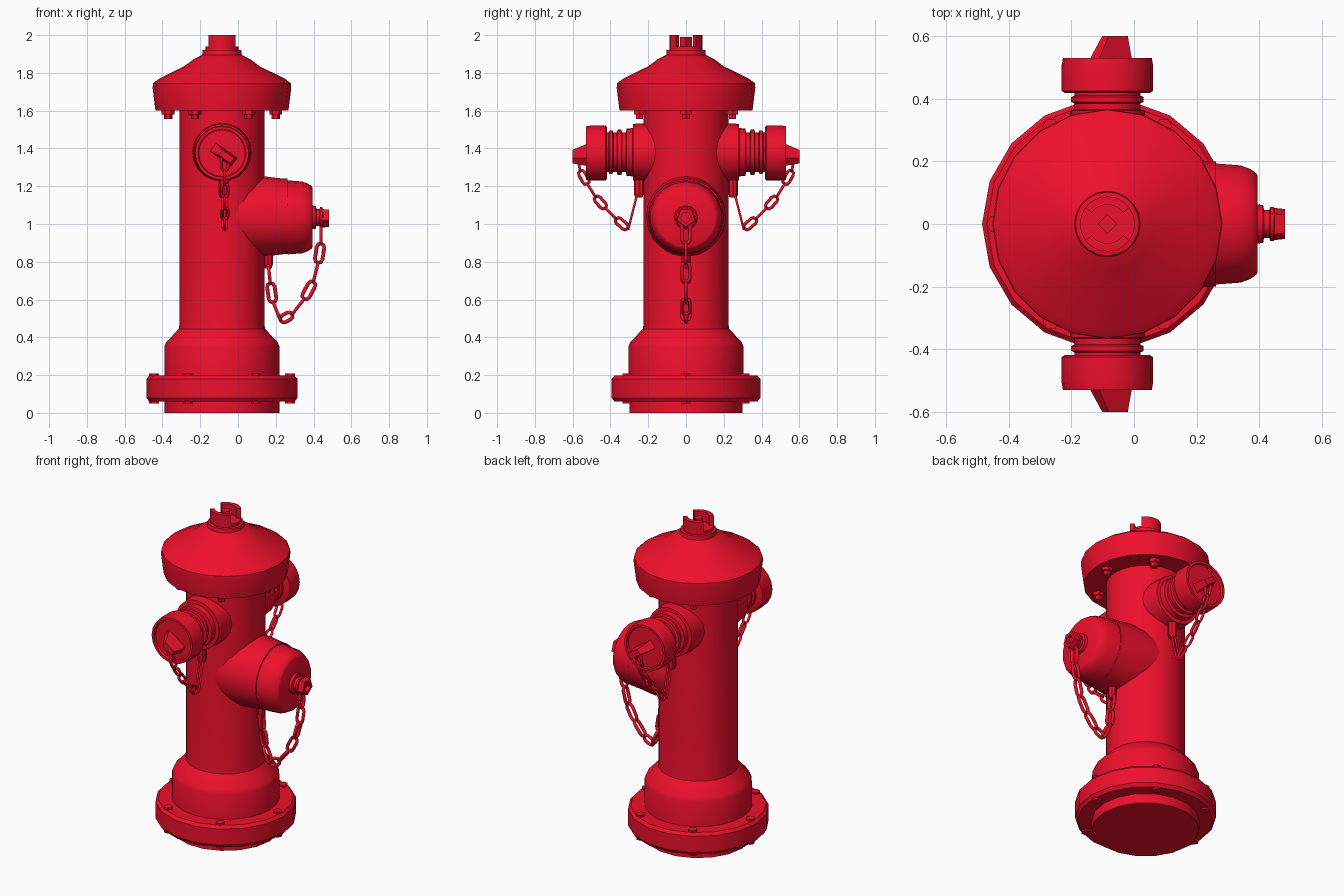
import bpy, bmesh, math
from mathutils import Vector, Matrix

if "Cube" in bpy.data.objects:
    bpy.data.objects.remove(bpy.data.objects["Cube"])

CX = -0.085  # x of the barrel axis
red = bpy.data.materials.new("red_paint")
red.diffuse_color = (0.86, 0.005, 0.025, 1)
red.use_nodes = True
red.node_tree.nodes["Principled BSDF"].inputs["Base Color"].default_value = red.diffuse_color


def finish(name, bm, angle=35):
    bmesh.ops.remove_doubles(bm, verts=bm.verts, dist=1e-5)
    bmesh.ops.recalc_face_normals(bm, faces=bm.faces)
    for f in bm.faces:
        f.smooth = True
    for e in bm.edges:
        e.smooth = e.calc_face_angle(0) < math.radians(angle)
    me = bpy.data.meshes.new(name)
    bm.to_mesh(me)
    bm.free()
    me.materials.append(red)
    ob = bpy.data.objects.new(name, me)
    bpy.context.collection.objects.link(ob)
    return ob


def grid(bm, rings, wrap_rings=False):
    """Skin a list of closed vertex rings."""
    rows = [[bm.verts.new(p) for p in r] for r in rings]
    n = len(rows[0])
    for i in range(len(rows) if wrap_rings else len(rows) - 1):
        a, b = rows[i], rows[(i + 1) % len(rows)]
        for j in range(n):
            k = (j + 1) % n
            bm.faces.new((a[j], a[k], b[k], b[j]))
    return rows


def add_lathe(bm, prof, loc, axis=(0, 0, 1), n=20):
    """Revolve (radius, height) points about an axis, closing both ends."""
    q = Vector((0, 0, 1)).rotation_difference(Vector(axis))
    rings = [[Vector(loc) + q @ Vector((r * math.cos(2 * math.pi * j / n),
                                        r * math.sin(2 * math.pi * j / n), h))
              for j in range(n)] for r, h in prof]
    rows = grid(bm, rings)
    bm.faces.new(rows[0])
    bm.faces.new(rows[-1])


def lathe(name, prof, loc, axis=(0, 0, 1), n=20, angle=35):
    bm = bmesh.new()
    add_lathe(bm, prof, loc, axis, n)
    return finish(name, bm, angle)


def add_link(bm, c, t, s, hl, hw, tube):
    """One stadium-shaped chain link, long along t and wide along s."""
    nrm = t.cross(s)
    rings = []
    for i in range(10):
        a = math.pi * (i if i < 5 else i - 1) / 4 if i < 5 else math.pi * (i - 1) / 4
        out = s * math.cos(a) + t * math.sin(a)
        mid = c + out * (hw - tube) + t * (hl - hw) * (1 if i < 5 else -1)
        rings.append([mid + (out * math.cos(b) + nrm * math.sin(b)) * tube
                      for b in (k * math.pi / 3 for k in range(6))])
    grid(bm, rings, True)


def chain(name, pts, plane_n, count, hw, tube, extra=None):
    """Links spread evenly along a polyline, alternating by a quarter turn."""
    pts = [Vector(p) for p in pts]
    lens = [(b - a).length for a, b in zip(pts, pts[1:])]
    total = sum(lens)

    def at(d):
        for a, b, l in zip(pts, pts[1:], lens):
            if d <= l:
                return a.lerp(b, d / l)
            d -= l
        return pts[-1]
    bm = bmesh.new()
    pitch = total / count
    pn = Vector(plane_n)
    for i in range(count):
        a, b = at(i * pitch), at((i + 1) * pitch)
        t = (b - a).normalized()
        s = pn.cross(t) if i % 2 else pn
        add_link(bm, (a + b) / 2, t, s, (b - a).length / 2 + tube, hw, tube)
    if extra:
        a, b = Vector(extra[0]), Vector(extra[1])
        t = (b - a).normalized()
        add_link(bm, (a + b) / 2, t, pn, (b - a).length / 2 + tube, hw * 0.7, tube * 0.8)
    return finish(name, bm, 70)


# Barrel with flared foot, base flange and sole
lathe("barrel", [(.305, .15), (.305, .35), (.295, .375), (.228, .445), (.225, .47),
                 (.225, 1.61)], (CX, 0, 0), n=24)
lathe("base_flange", [(.385, .06), (.4, .08), (.4, .18), (.385, .197)], (CX, 0, 0), n=18)
lathe("foot", [(.305, 0), (.305, .08)], (CX, 0, 0), n=18)

# Bonnet dome and its collar
lathe("bonnet", [(.352, 1.6), (.367, 1.72), (.365, 1.745), (.335, 1.768), (.20, 1.835),
                 (.15, 1.872), (.105, 1.895), (.102, 1.92), (.088, 1.922), (.088, 1.94)],
      (CX, 0, 0), n=20)

# Crown prongs and operating pin on top
bm = bmesh.new()
for mid in (math.pi / 2, -math.pi / 2):
    rings = []
    for i in range(7):
        a = mid + math.radians(-54 + 18 * i)
        rings.append([(CX + r * math.cos(a), r * math.sin(a), z)
                      for r, z in ((.088, 1.935), (.088, 2.0), (.062, 2.0), (.062, 1.935))])
    rows = grid(bm, rings)
    bm.faces.new(rows[0])
    bm.faces.new(rows[-1])
finish("crown", bm)
lathe("operating_pin", [(.031, 1.93), (.031, 1.99)], (CX, 0, 0), n=4)

# Bolts around the base flange and under the bonnet
bm = bmesh.new()
for i in range(6):
    a = i * math.pi / 3
    u, v = math.cos(a), math.sin(a)
    add_lathe(bm, [(.027, .05), (.027, .208)], (CX + .36 * u, .36 * v, 0), n=6)
    add_lathe(bm, [(.022, 1.555), (.022, 1.58), (.034, 1.58), (.034, 1.605)],
              (CX + .285 * u, .285 * v, 0), n=6)
finish("bolts", bm)

# Two side outlets with caps, levers, lugs and chains
for s, side in ((-1, "front"), (1, "back")):
    ax = (0, s, 0)
    lathe(side + "_outlet", [(.16, .05), (.155, .2), (.15, .28), (.128, .282), (.125, .315),
                             (.105, .318), (.105, .338), (.12, .342), (.12, .362),
                             (.105, .366), (.105, .385), (.116, .39), (.116, .405), (.105, .41),
                             (.105, .43)], (CX, 0, 1.38), ax)
    lathe(side + "_outlet_cap", [(.135, .418), (.146, .425), (.146, .505), (.142, .53),
                                 (.127, .53), (.123, .515)], (CX, 0, 1.375), ax)
    # Tilted wrench lever on the cap face
    bm = bmesh.new()
    bmesh.ops.create_cube(bm, size=1)
    for v in bm.verts:
        tip = v.co.y > 0
        v.co = Vector((v.co.x * (.075 if tip else .14) + (.02 if tip else 0),
                       s * (.6 if tip else .51), v.co.z * (.035 if tip else .055)))
    bmesh.ops.transform(bm, verts=bm.verts, matrix=Matrix.Translation((CX + .008, 0, 1.368))
                        @ Matrix.Rotation(math.radians(35), 4, 'Y'))
    finish(side + "_lever", bm)
    lathe(side + "_chain_lug", [(.02, 1.14), (.026, 1.16), (.026, 1.24)],
          (CX + .01, s * .25, 0), n=8)
    x = CX + .015
    chain(side + "_chain",
          [(x, s * .575, 1.36), (x, s * .56, 1.28), (x, s * .49, 1.155),
           (x, s * .4, 1.055), (x, s * .31, .975)], (1, 0, 0), 6, .026, .0085,
          extra=((x, s * .305, .975), (x, s * .258, 1.16)))

# Large outlet on the right with its cap and five-sided nut
lathe("large_outlet", [(.212, CX + .06), (.212, .14), (.2, .24), (.2, .262)],
      (0, 0, 1.04), (1, 0, 0), n=20)
lathe("large_outlet_cap", [(.19, .255), (.196, .262), (.19, .34), (.178, .372), (.165, .39),
                           (.155, .395)], (0, 0, 1.035), (1, 0, 0), n=18)
lathe("nut_collar", [(.064, .385), (.06, .412), (.045, .415), (.045, .432), (.055, .435),
                     (.055, .447), (.04, .45)], (0, 0, 1.035), (1, 0, 0), n=12)
lathe("large_nut", [(.055, .44), (.05, .482), (.03, .482), (.03, .46)],
      (0, 0, 1.035), (1, 0, 0), n=5)
lathe("large_chain_lug", [(.018, .765), (.024, .785), (.024, .86)], (.16, 0, 0), n=8)
chain("large_chain", [(.44, 0, 1.0), (.44, 0, .87), (.405, 0, .705), (.335, 0, .575),
                      (.235, 0, .465), (.18, 0, .6), (.16, 0, .79)],
      (0, 1, 0), 9, .03, .01)
